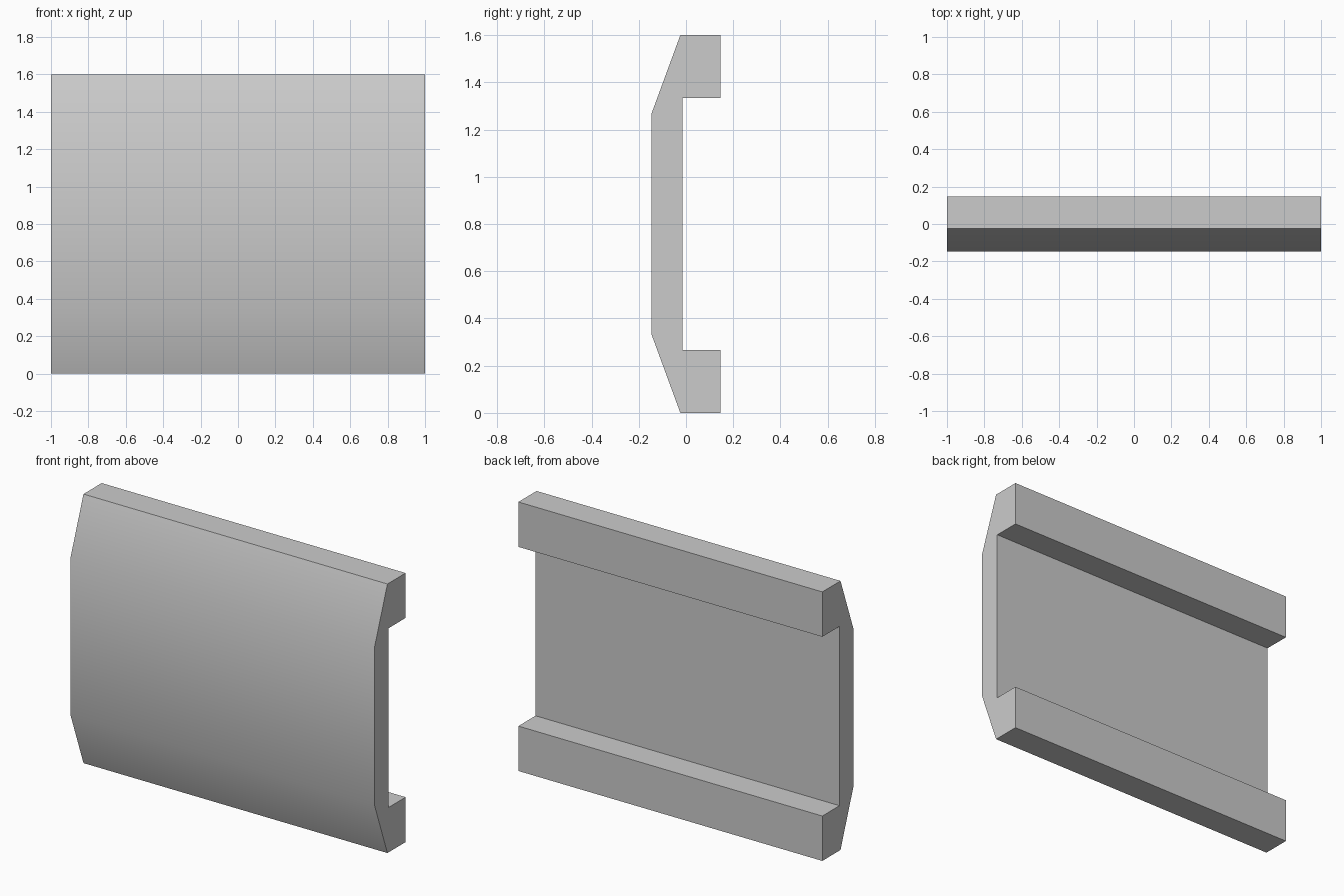
import bpy
import bmesh

if "Cube" in bpy.data.objects:
    bpy.data.objects.remove(bpy.data.objects["Cube"])

HALF_LENGTH = 1.0
HEIGHT = 1.6

# Lower half of the channel cross-section as (y, z), front to back
lower = [(-0.147, 0.335), (-0.024, 0.0), (0.147, 0.0), (0.147, 0.267), (-0.014, 0.267)]
# Mirror about mid-height to close the profile
profile = lower + [(y, HEIGHT - z) for y, z in reversed(lower)]

# Extrude the profile along x
bm = bmesh.new()
end = bm.faces.new([bm.verts.new((-HALF_LENGTH, y, z)) for y, z in profile])
result = bmesh.ops.extrude_face_region(bm, geom=[end], use_keep_orig=True)
moved = [g for g in result["geom"] if isinstance(g, bmesh.types.BMVert)]
bmesh.ops.translate(bm, verts=moved, vec=(2 * HALF_LENGTH, 0, 0))
bmesh.ops.recalc_face_normals(bm, faces=bm.faces)

mesh = bpy.data.meshes.new("channel_panel")
bm.to_mesh(mesh)
bm.free()
panel = bpy.data.objects.new("channel_panel", mesh)
bpy.context.collection.objects.link(panel)

# Plain grey finish
grey = bpy.data.materials.new("light_grey")
grey.diffuse_color = (0.6, 0.6, 0.6, 1.0)
grey.use_nodes = True
grey.node_tree.nodes["Principled BSDF"].inputs["Base Color"].default_value = grey.diffuse_color
mesh.materials.append(grey)

# Smooth the shallow front bends, keep the other edges crisp
bpy.context.view_layer.objects.active = panel
panel.select_set(True)
bpy.ops.object.shade_smooth_by_angle(angle=0.5236)
